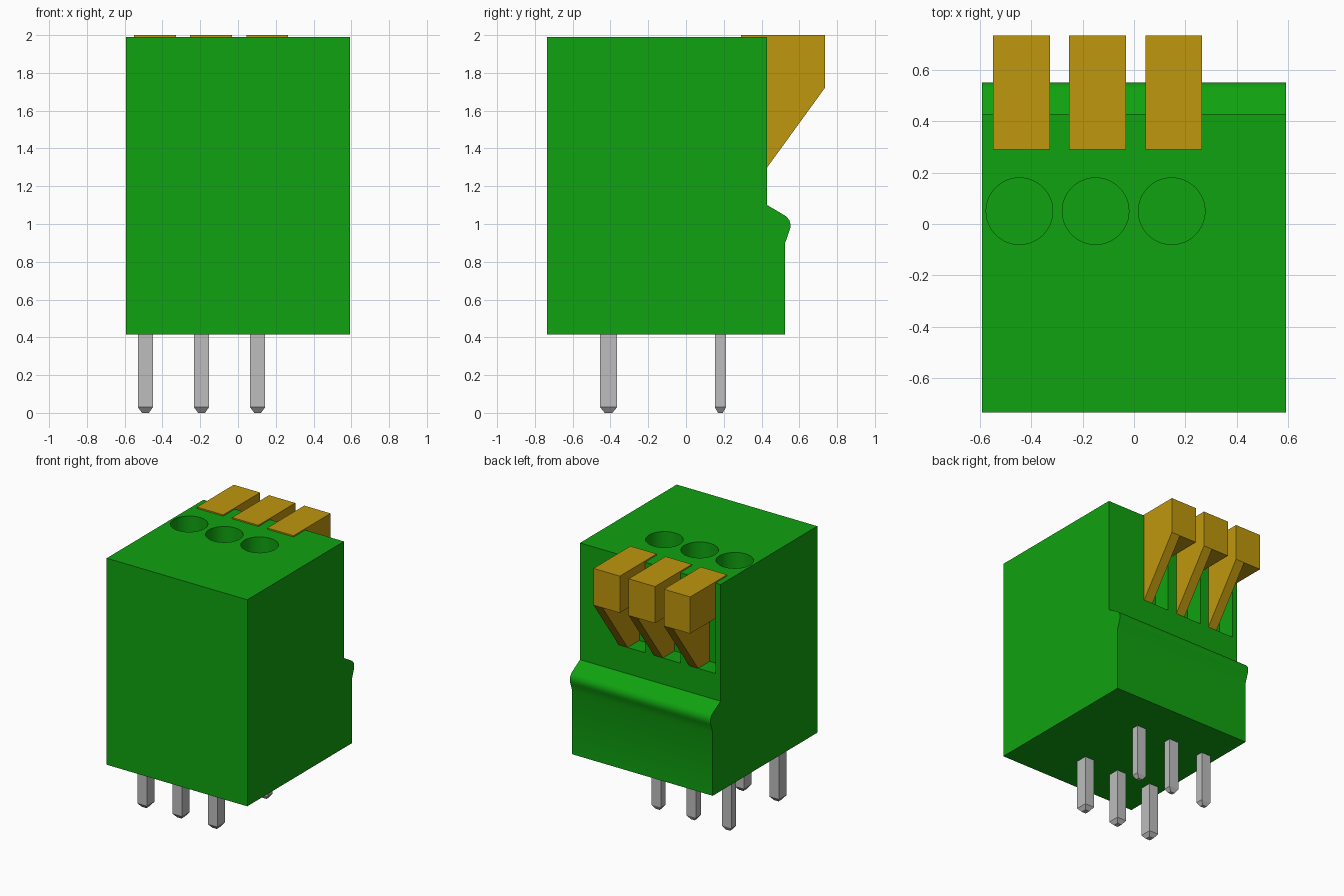
import bpy, bmesh
from math import radians

cube = bpy.data.objects.get("Cube")
if cube:
    bpy.data.objects.remove(cube, do_unlink=True)


def material(name, rgb):
    m = bpy.data.materials.new(name)
    m.use_nodes = True
    m.diffuse_color = (*rgb, 1)
    bsdf = next(n for n in m.node_tree.nodes if n.type == 'BSDF_PRINCIPLED')
    bsdf.inputs["Base Color"].default_value = (*rgb, 1)
    return m


GREEN = material("housing green", (0.005, 0.36, 0.005))
GOLD = material("lever amber", (0.52, 0.31, 0.004))
METAL = material("pin grey", (0.51, 0.51, 0.51))


def add_object(name, bm, mat):
    bmesh.ops.recalc_face_normals(bm, faces=bm.faces)
    mesh = bpy.data.meshes.new(name)
    bm.to_mesh(mesh)
    bm.free()
    obj = bpy.data.objects.new(name, mesh)
    bpy.context.collection.objects.link(obj)
    mesh.materials.append(mat)
    return obj


def extrude_profile(bm, profile, x0, x1):
    """Extrude a (y, z) outline along x."""
    face = bm.faces.new([bm.verts.new((x0, y, z)) for y, z in profile])
    result = bmesh.ops.extrude_face_region(bm, geom=[face])
    verts = [v for v in result["geom"] if isinstance(v, bmesh.types.BMVert)]
    bmesh.ops.translate(bm, verts=verts, vec=(x1 - x0, 0, 0))


def box_outline(y0, y1, z0, z1):
    return [(y0, z0), (y1, z0), (y1, z1), (y0, z1)]


def select_only(obj):
    bpy.ops.object.select_all(action='DESELECT')
    obj.select_set(True)
    bpy.context.view_layer.objects.active = obj


def cut(target, bm):
    cutter = add_object("cutter", bm, GREEN)
    cutter.hide_render = True
    mod = target.modifiers.new("cut", 'BOOLEAN')
    mod.operation = 'DIFFERENCE'
    mod.solver = 'EXACT'
    mod.object = cutter
    select_only(target)
    bpy.ops.object.modifier_apply(modifier=mod.name)
    bpy.data.objects.remove(cutter, do_unlink=True)


FRONT, BACK, BASE, TOP = -0.735, 0.43, 0.415, 1.99
HALF = 0.593
PITCH = 0.297
LEVER_X = [-0.55 + PITCH * i for i in range(3)]
LEVER_W = 0.222
SLOT_Y, SLOT_Z = 0.29, 1.3

# Housing with a rounded ridge along the back
bm = bmesh.new()
extrude_profile(bm, [
    (FRONT, BASE), (0.525, BASE), (0.525, 0.9), (0.546, 0.96), (0.552, 0.98),
    (0.553, 1.0), (0.547, 1.02), (0.535, 1.036), (0.52, 1.047),
    (BACK, 1.1), (BACK, TOP), (FRONT, TOP)], -HALF, HALF)
housing = add_object("housing", bm, GREEN)

# Lever slots, open to the top and the back
for x in LEVER_X:
    bm = bmesh.new()
    extrude_profile(bm, box_outline(SLOT_Y, BACK + 0.1, SLOT_Z, TOP + 0.1),
                    x, x + LEVER_W)
    cut(housing, bm)

# Round wire entries
for i in range(3):
    bm = bmesh.new()
    bmesh.ops.create_cone(bm, cap_ends=True, segments=48, radius1=0.13,
                          radius2=0.13, depth=1.0)
    bmesh.ops.translate(bm, verts=bm.verts,
                        vec=(-0.447 + PITCH * i, 0.05, TOP - 0.4))
    cut(housing, bm)

select_only(housing)
bpy.ops.object.shade_smooth_by_angle(angle=radians(30))

# Levers: a wide head over a narrow sloping rib
for i, x in enumerate(LEVER_X):
    bm = bmesh.new()
    rib = x + LEVER_W - 0.075
    extrude_profile(bm, box_outline(SLOT_Y, 0.735, 1.72, 2.0), x, rib)
    extrude_profile(bm, [(SLOT_Y, 2.0), (SLOT_Y, SLOT_Z), (BACK, SLOT_Z),
                         (0.735, 1.72), (0.735, 2.0)], rib, x + LEVER_W)
    # weld the head and the rib into one solid surface
    bmesh.ops.remove_doubles(bm, verts=bm.verts, dist=0.0001)
    add_object(f"lever_{i + 1}", bm, GOLD)

# Solder pins with chamfered tips
for row, y, depth in (("front", -0.41, 0.09), ("back", 0.182, 0.058)):
    for i in range(3):
        bm = bmesh.new()
        bmesh.ops.create_cube(bm, size=1)
        for v in bm.verts:
            v.co.x *= 0.08
            v.co.y *= depth
            v.co.z = BASE + 0.005 if v.co.z > 0 else 0.03
        bottom = min(bm.faces, key=lambda f: f.calc_center_median().z)
        tip = bmesh.ops.extrude_face_region(bm, geom=[bottom])
        bmesh.ops.delete(bm, geom=[bottom], context='FACES_ONLY')
        for v in tip["geom"]:
            if isinstance(v, bmesh.types.BMVert):
                v.co.x *= 0.45
                v.co.y *= 0.45
                v.co.z = 0
        bmesh.ops.translate(bm, verts=bm.verts,
                            vec=(-0.49 + PITCH * i, y, 0))
        add_object(f"{row}_pin_{i + 1}", bm, METAL)
